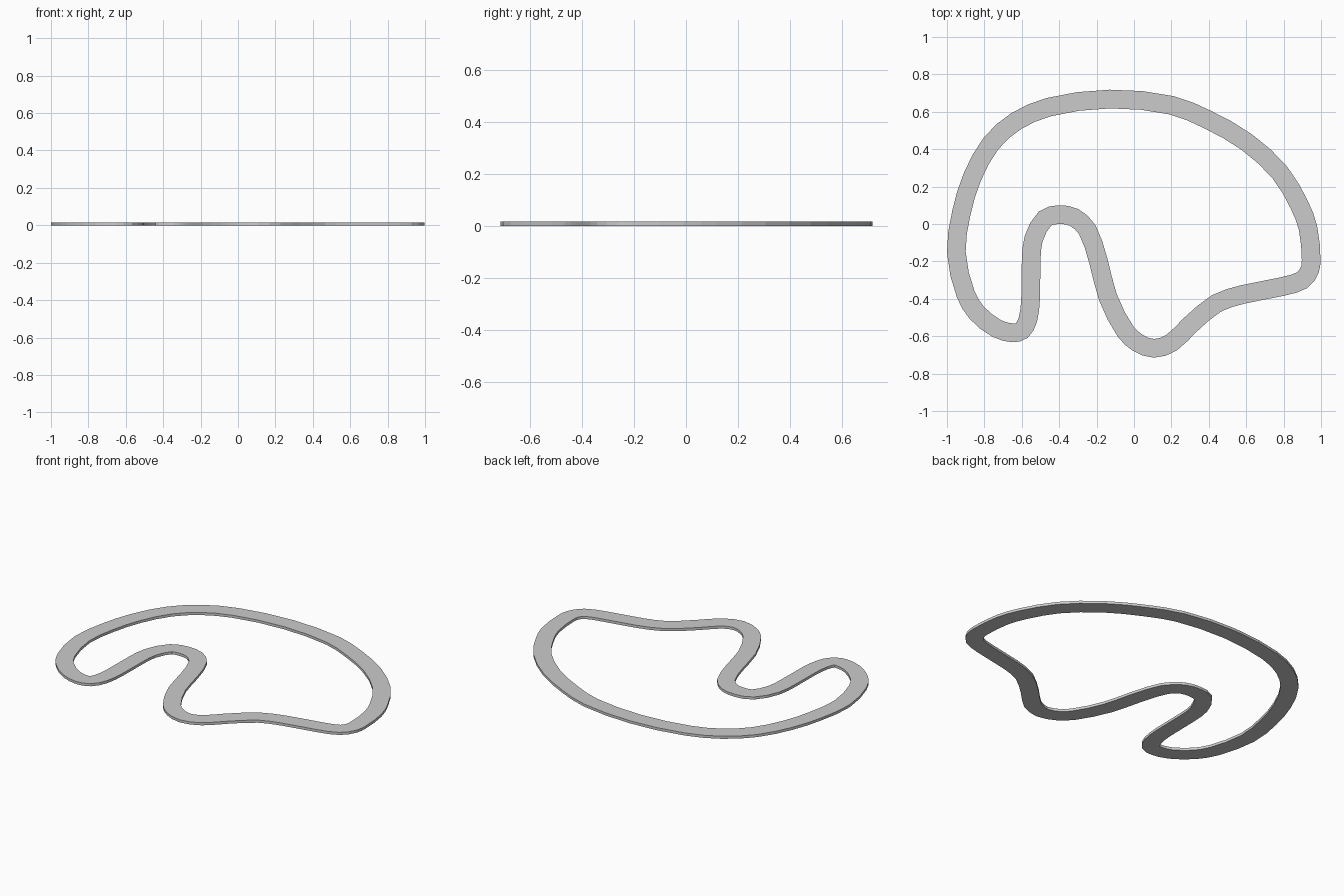
import bpy, bmesh
from mathutils import Vector

if "Cube" in bpy.data.objects:
    bpy.data.objects.remove(bpy.data.objects["Cube"])

WIDTH, HEIGHT, STEPS = 0.1, 0.016, 2

# Centreline of the closed track, clockwise from the left side
path = [(-0.95, -0.15), (-0.923, 0.06), (-0.865, 0.25), (-0.765, 0.43), (-0.63, 0.55),
        (-0.455, 0.625), (-0.13, 0.668), (0.20, 0.635), (0.39, 0.56), (0.60, 0.44),
        (0.78, 0.275), (0.885, 0.10), (0.93, -0.02), (0.947, -0.19), (0.94, -0.245),
        (0.90, -0.30), (0.79, -0.335), (0.58, -0.377), (0.44, -0.425), (0.30, -0.54),
        (0.20, -0.635), (0.107, -0.665), (0.02, -0.635), (-0.045, -0.575), (-0.14, -0.39),
        (-0.19, -0.20), (-0.25, -0.03), (-0.32, 0.035), (-0.40, 0.05), (-0.475, 0.03),
        (-0.537, -0.08), (-0.55, -0.20), (-0.553, -0.40), (-0.567, -0.51), (-0.60, -0.57),
        (-0.65, -0.582), (-0.735, -0.558), (-0.84, -0.475), (-0.90, -0.375)]


def smooth_loop(points, steps):
    """Centripetal Catmull-Rom loop: evenly flowing through uneven points."""
    pts = [Vector(p) for p in points]
    out = []
    for i in range(len(pts)):
        p = [pts[(i + k) % len(pts)] for k in (-1, 0, 1, 2)]
        t = [0.0]
        for a, b in zip(p, p[1:]):
            t.append(t[-1] + (b - a).length ** 0.5)
        for s in range(steps):
            u = t[1] + (t[2] - t[1]) * s / steps
            mix = lambda a, b, ta, tb: a * ((tb - u) / (tb - ta)) + b * ((u - ta) / (tb - ta))
            a = [mix(p[k], p[k + 1], t[k], t[k + 1]) for k in range(3)]
            b = [mix(a[k], a[k + 1], t[k], t[k + 2]) for k in range(2)]
            out.append(mix(b[0], b[1], t[1], t[2]))
    return out


# Sweep a flat rectangular section around the loop
line = smooth_loop(path, STEPS)
n = len(line)
bm = bmesh.new()
rings = []
for i, c in enumerate(line):
    d = (line[(i + 1) % n] - line[i - 1]).normalized()
    side = Vector((-d.y, d.x)) * WIDTH / 2
    rings.append([bm.verts.new((*(c + side * s), z))
                  for s, z in ((1, 0), (1, HEIGHT), (-1, HEIGHT), (-1, 0))])
for i in range(n):
    a, b = rings[i], rings[(i + 1) % n]
    for k in range(4):
        j = (k + 1) % 4
        bm.faces.new((a[k], a[j], b[j], b[k]))
bmesh.ops.recalc_face_normals(bm, faces=bm.faces)

mesh = bpy.data.meshes.new("track")
bm.to_mesh(mesh)
bm.free()
track = bpy.data.objects.new("track", mesh)
bpy.context.collection.objects.link(track)
